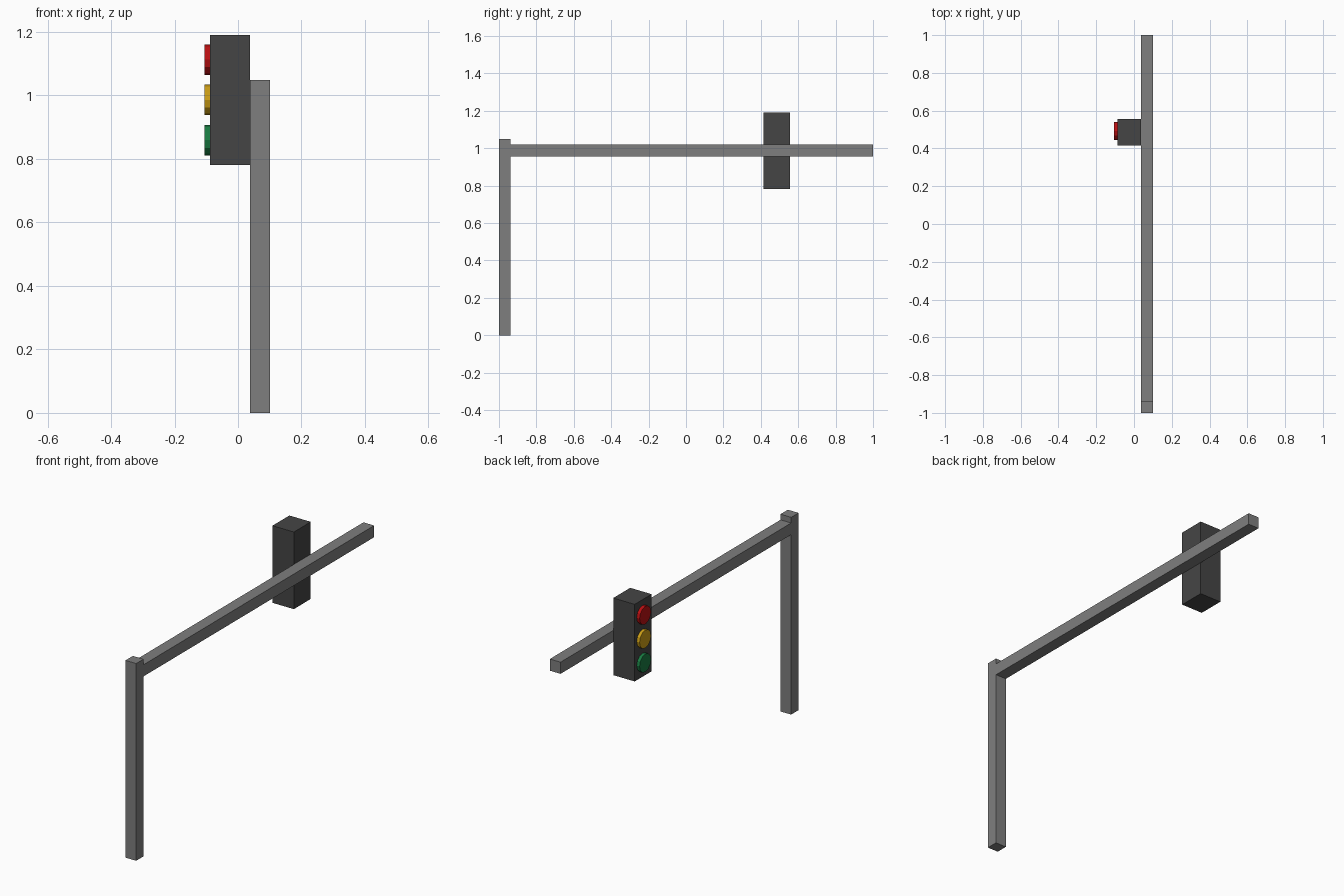
import bpy
import math

if "Cube" in bpy.data.objects:
    bpy.data.objects.remove(bpy.data.objects["Cube"])


def material(name, rgb):
    m = bpy.data.materials.new(name)
    m.diffuse_color = (*rgb, 1.0)
    m.use_nodes = True
    m.node_tree.nodes["Principled BSDF"].inputs["Base Color"].default_value = m.diffuse_color
    return m


GREY = material("pole_grey", (0.21, 0.21, 0.21))
DARK = material("housing_dark_grey", (0.06, 0.06, 0.06))
RED = material("signal_red", (0.50, 0.005, 0.006))
YELLOW = material("signal_yellow", (0.60, 0.34, 0.008))
GREEN = material("signal_green", (0.010, 0.20, 0.055))


def box(name, lo, hi, mat):
    """Axis-aligned box between two corners."""
    bpy.ops.mesh.primitive_cube_add(size=1)
    ob = bpy.context.object
    ob.name = name
    for v in ob.data.vertices:
        v.co = [(a + b) / 2 + c * (b - a) for a, b, c in zip(lo, hi, v.co)]
    ob.data.materials.append(mat)
    return ob


# Upright post and the long horizontal arm
box("post", (0.038, -1.0, 0.0), (0.101, -0.938, 1.049), GREY)
box("arm", (0.038, -0.938, 0.957), (0.101, 1.0, 1.019), GREY)

# Signal housing fixed to the left side of the arm
box("signal_housing", (-0.088, 0.415, 0.781), (0.038, 0.557, 1.191), DARK)

# Three lamps facing left
for name, z, mat in (("red_lamp", 1.113, RED),
                     ("yellow_lamp", 0.986, YELLOW),
                     ("green_lamp", 0.859, GREEN)):
    bpy.ops.mesh.primitive_cylinder_add(
        vertices=12, radius=0.048, depth=0.027,
        location=(-0.0915, 0.492, z), rotation=(0, math.pi / 2, 0))
    lamp = bpy.context.object
    lamp.name = name
    lamp.data.materials.append(mat)
